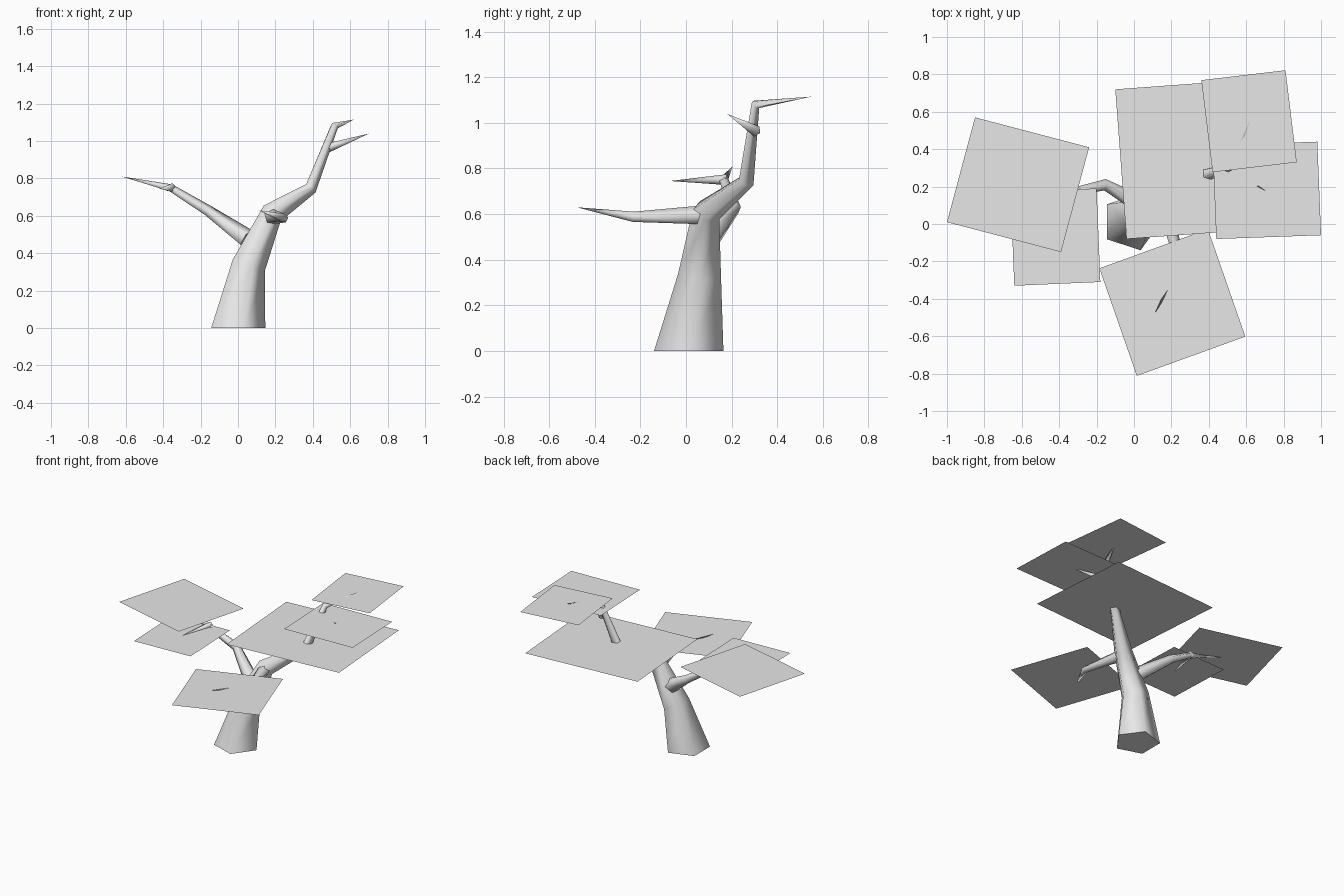
import bpy, bmesh
from math import cos, sin, tau
from mathutils import Vector

cube = bpy.data.objects.get("Cube")
if cube:
    bpy.data.objects.remove(cube)


def make_material(name, value):
    mat = bpy.data.materials.new(name)
    mat.use_nodes = True
    mat.diffuse_color = (value, value, value, 1)
    mat.node_tree.nodes["Principled BSDF"].inputs["Base Color"].default_value = (value, value, value, 1)
    return mat


grey = make_material("pale grey", 0.8)


def finish(name, bm, smooth):
    bmesh.ops.recalc_face_normals(bm, faces=bm.faces)
    mesh = bpy.data.meshes.new(name)
    bm.to_mesh(mesh)
    bm.free()
    mesh.materials.append(grey)
    obj = bpy.data.objects.new(name, mesh)
    bpy.context.collection.objects.link(obj)
    if smooth:
        bpy.ops.object.select_all(action='DESELECT')
        obj.select_set(True)
        bpy.context.view_layer.objects.active = obj
        bpy.ops.object.shade_smooth_by_angle(angle=1.4)


def limb(name, path, start=None, sides=5):
    """Tapered five-sided tube through (x, y, z, radius) points, ending in a tip."""
    bm = bmesh.new()
    pts = [Vector(p[:3]) for p in path]
    dirs = [(b - a).normalized() for a, b in zip(pts, pts[1:])]
    tangent = Vector(start) if start else dirs[0]
    u = Vector((1, 0, 0)) if start else tangent.orthogonal().normalized()
    rings = []
    for i, p in enumerate(pts[:-1]):
        new = tangent if i == 0 else (dirs[i - 1] + dirs[i]).normalized()
        u = tangent.rotation_difference(new) @ u
        tangent = new
        v = tangent.cross(u)
        r = path[i][3]
        rings.append([bm.verts.new(p + r * (cos(tau * k / sides) * u + sin(tau * k / sides) * v))
                      for k in range(sides)])
    tip = bm.verts.new(pts[-1])
    bm.faces.new(rings[0])
    for k in range(sides):
        n = (k + 1) % sides
        for a, b in zip(rings, rings[1:]):
            bm.faces.new((a[k], a[n], b[n], b[k]))
        bm.faces.new((rings[-1][k], rings[-1][n], tip))
    finish(name, bm, True)


def leaf_card(name, corner, edge, side, z):
    """Flat horizontal parallelogram of foliage."""
    bm = bmesh.new()
    c, e, s = (Vector((*p, 0)) for p in (corner, edge, side))
    c.z = z
    bm.faces.new([bm.verts.new(p) for p in (c, c + e, c + e + s, c + s)])
    finish(name, bm, False)


# Trunk running into the tall left branch
limb("trunk", [(-.014, .012, 0, .16), (.048, .06, .335, .1), (.175, .09, .61, .066),
               (.385, .265, .745, .036), (.515, .305, 1.08, .022), (.62, .55, 1.115, 0)],
     start=(0, 0, 1))
limb("upper_twig", [(.485, .305, .965, .026), (.70, .18, 1.04, 0)])

# Right branch with its side twig
limb("right_branch", [(.05, .09, .475, .055), (-.16, .21, .625, .032),
                      (-.36, .165, .748, .022), (-.62, .205, .81, 0)])
limb("right_twig", [(-.355, .18, .75, .025), (-.42, -.07, .745, 0)])

# Front branch
limb("front_branch", [(.17, .09, .595, .045), (.245, -.23, .587, .024), (.11, -.48, .63, 0)])

# Foliage cards
leaf_card("right_foliage", (-1.0, .01), (.61, -.16), (.15, .56), .815)
leaf_card("right_lower_foliage", (-.64, -.33), (.46, .02), (-.02, .5), .745)
leaf_card("main_foliage", (-.04, -.08), (.895, .065), (-.06, .8), .785)
leaf_card("left_foliage", (.44, -.08), (.56, .02), (-.02, .5), 1.03)
leaf_card("top_foliage", (.42, .277), (.45, .053), (-.06, .492), 1.107)
leaf_card("front_foliage", (.015, -.812), (.58, .21), (-.2, .575), .62)
